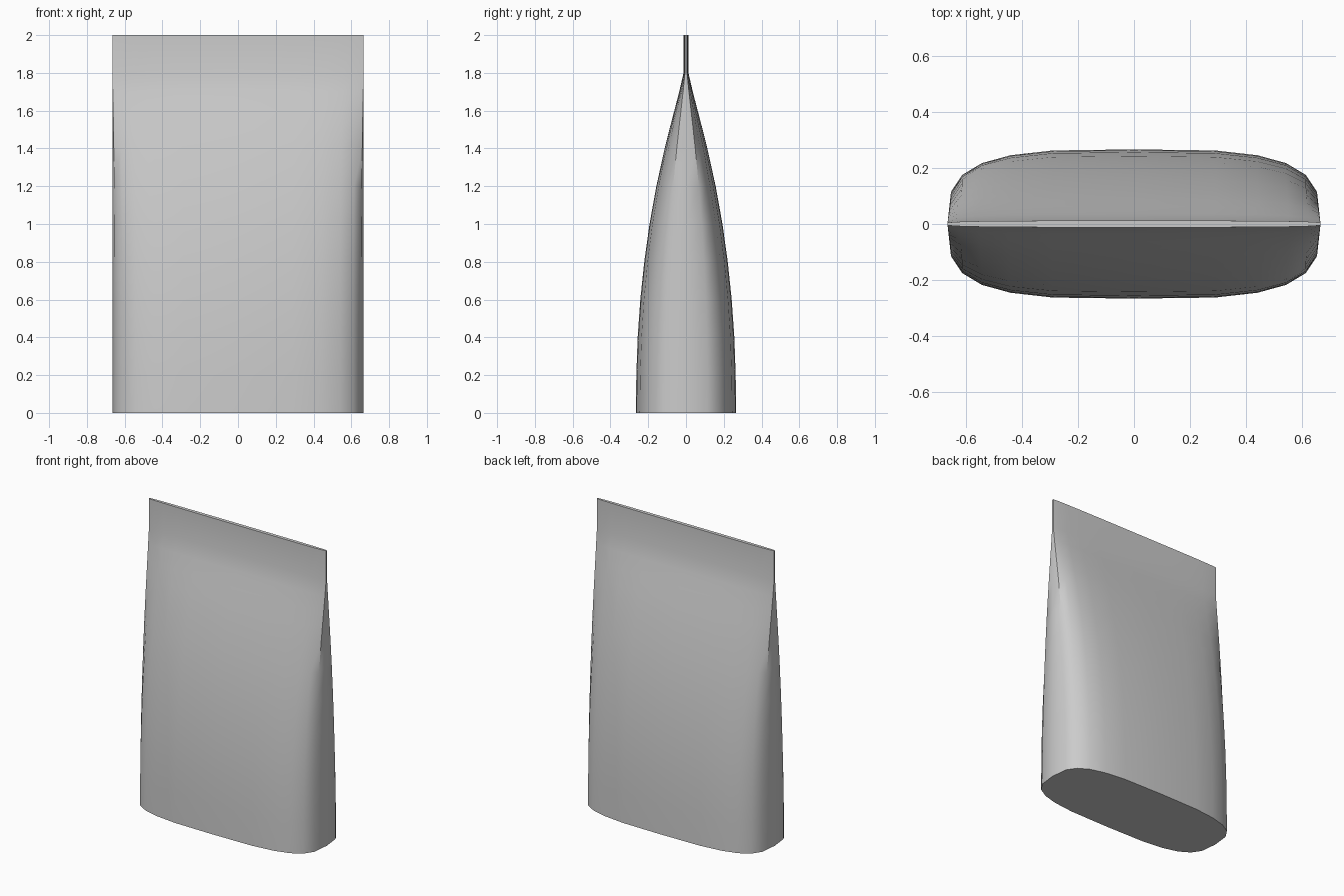
import bpy, bmesh

if "Cube" in bpy.data.objects:
    bpy.data.objects.remove(bpy.data.objects["Cube"])

# Quarter outline of the rounded base (x, y)
quarter = [(0.665, 0.0), (0.652, 0.115), (0.612, 0.175), (0.542, 0.217),
           (0.44, 0.245), (0.29, 0.262), (0.0, 0.266)]
half = quarter + [(-x, y) for x, y in reversed(quarter[:-1])]
outline = half + [(x, -y) for x, y in reversed(half[1:-1])]

# Half thickness at each height (z, half depth)
profile = [(0, 0.266), (0.2, 0.263), (0.4, 0.256), (0.6, 0.242), (0.8, 0.221),
           (1.0, 0.193), (1.2, 0.157), (1.4, 0.113), (1.5, 0.088), (1.6, 0.062),
           (1.7, 0.036), (1.8, 0.013), (2.0, 0.012)]


def ring(bm, z, depth):
    """Flatten the outline to a given depth, widening it toward the crimp."""
    k = depth / 0.266
    spread = max(0.0, min(1.0, (z - 0.6) / 1.2)) ** 2
    verts = []
    for x, y in outline:
        wide = x + (0.665 * x / 0.652 - x) * spread if y else x
        wide = max(-0.664, min(0.664, wide)) if y else x
        verts.append(bm.verts.new((wide, y * k, z)))
    return verts


# Pinched tube body, lofted from oval base to flat crimped top
bm = bmesh.new()
rings = [ring(bm, z, d) for z, d in profile]
n = len(outline)
for a, b in zip(rings, rings[1:]):
    for i in range(n):
        j = (i + 1) % n
        bm.faces.new((a[i], a[j], b[j], b[i]))
bm.faces.new(rings[0][::-1])
bm.faces.new(rings[-1])
bmesh.ops.recalc_face_normals(bm, faces=bm.faces)

mesh = bpy.data.meshes.new("pinched_tube")
bm.to_mesh(mesh)
bm.free()
body = bpy.data.objects.new("pinched_tube", mesh)
bpy.context.collection.objects.link(body)
bpy.context.view_layer.objects.active = body
body.select_set(True)
bpy.ops.object.shade_smooth_by_angle(angle=0.7)
